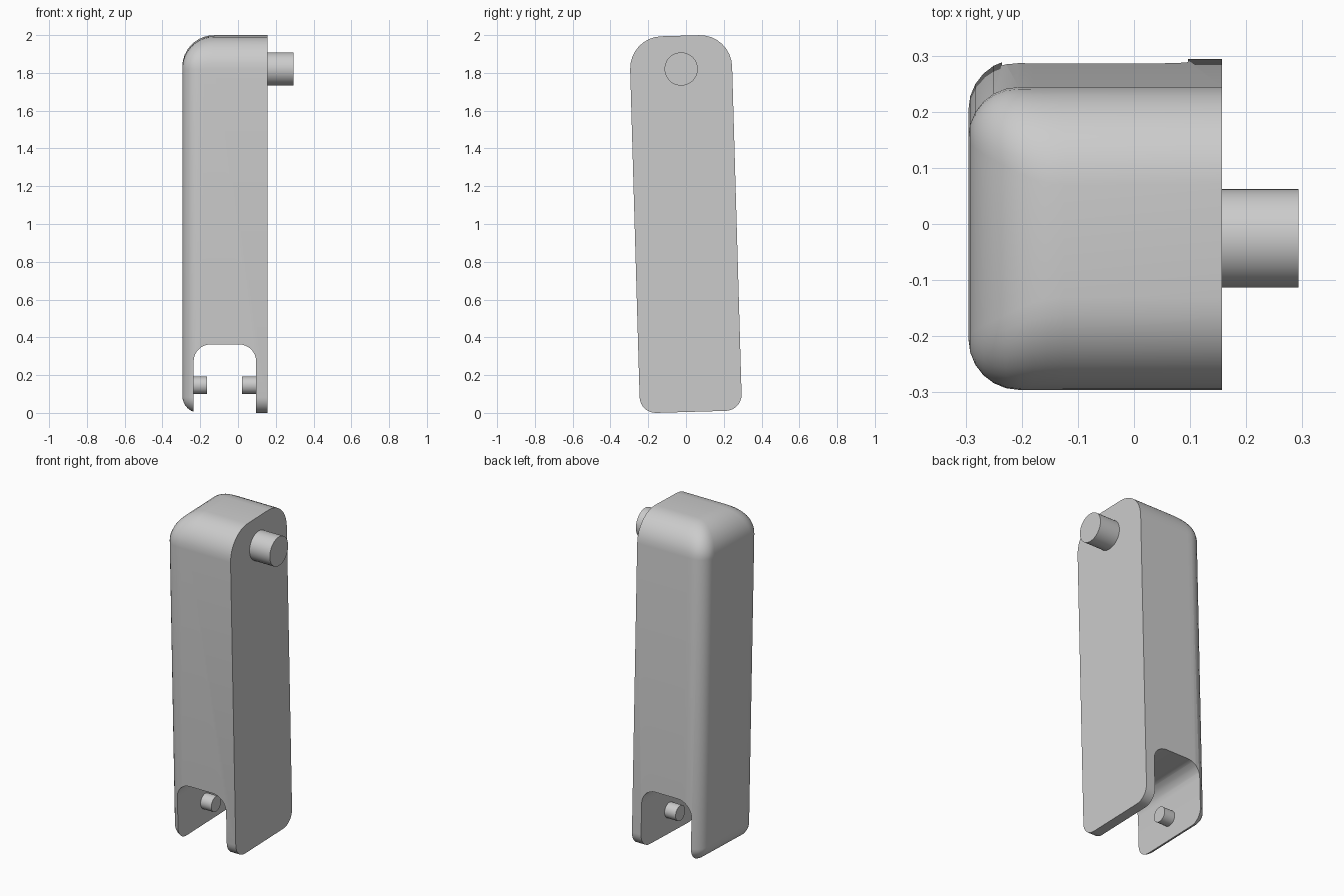
import bpy, bmesh, math
from mathutils import Matrix, Vector

cube = bpy.data.objects.get("Cube")
if cube:
    bpy.data.objects.remove(cube, do_unlink=True)

grey = bpy.data.materials.new("plain grey")
grey.use_nodes = True
colour = (0.6, 0.6, 0.6, 1)
grey.diffuse_color = colour
grey.node_tree.nodes["Principled BSDF"].inputs["Base Color"].default_value = colour

# The whole arm leans slightly towards the front
LEAN = Matrix.Translation((0, -0.002, 1.001)) @ Matrix.Rotation(math.radians(1.65), 4, 'X')
HALF_W, HALF_H = 0.27, 0.996
OUTER, INNER = -0.295, 0.157
SIDE_R, TOP_R, LOW_R = 0.09, 0.17, 0.085


def rounded_outline(left, right, low, high, low_r, high_r, steps=8):
    """Counter-clockwise rounded rectangle as (across, up) pairs."""
    corners = [(right - low_r, low + low_r, low_r, -90),
               (right - high_r, high - high_r, high_r, 0),
               (left + high_r, high - high_r, high_r, 90),
               (left + low_r, low + low_r, low_r, 180)]
    points = []
    for cx, cz, r, start in corners:
        for i in range(steps + 1):
            a = math.radians(start + 90 * i / steps)
            points.append((cx + r * math.cos(a), cz + r * math.sin(a)))
    return points


def loft(name, loops):
    """Skin matching closed loops and cap both ends."""
    bm = bmesh.new()
    rings = [[bm.verts.new(p) for p in loop] for loop in loops]
    for a, b in zip(rings, rings[1:]):
        for i in range(len(a)):
            j = (i + 1) % len(a)
            bm.faces.new((a[i], a[j], b[j], b[i]))
    bm.faces.new(rings[0][::-1])
    bm.faces.new(rings[-1])
    bmesh.ops.recalc_face_normals(bm, faces=bm.faces)
    mesh = bpy.data.meshes.new(name)
    bm.to_mesh(mesh)
    bm.free()
    mesh.materials.append(grey)
    obj = bpy.data.objects.new(name, mesh)
    bpy.context.collection.objects.link(obj)
    obj.matrix_world = LEAN
    return obj


def smooth(obj):
    bpy.ops.object.select_all(action='DESELECT')
    obj.select_set(True)
    bpy.context.view_layer.objects.active = obj
    bpy.ops.object.shade_smooth_by_angle(angle=math.radians(35))


def arc_inset(depth, radius):
    u = 1 - min(depth / radius, 1)
    return radius * (1 - math.sqrt(1 - u * u))


def peg(name, x0, x1, z, radius):
    ring = [(radius * math.cos(math.tau * i / 48), radius * math.sin(math.tau * i / 48))
            for i in range(48)]
    smooth(loft(name, [[(x, y, z + h) for y, h in ring] for x in (x0, x1)]))


# Body: rounded slab whose outer side rolls over, most strongly at the top
depths = [SIDE_R * (1 - math.cos(math.radians(a))) for a in range(0, 91, 15)]
depths += [0.115, 0.14, TOP_R, INNER - OUTER]
loops = []
for d in depths:
    side, top = arc_inset(d, SIDE_R), arc_inset(d, TOP_R)
    outline = rounded_outline(side - HALF_W, HALF_W - side, side - HALF_H, HALF_H - top,
                              max(LOW_R - side, 0.012), max(TOP_R - top, 0.02))
    loops.append([(OUTER + d, y, z) for y, z in outline])
body = loft("arm_body", loops)

# Fork slot through the lower end
slot = rounded_outline(-0.235, 0.096, -1.4, -0.631, 0.09, 0.09)
cutter = loft("slot_cutter", [[(x, y, z) for x, z in slot] for y in (-0.5, 0.5)])
cutter.hide_render = True
cut = body.modifiers.new("slot", 'BOOLEAN')
cut.operation = 'DIFFERENCE'
cut.solver = 'EXACT'
cut.object = cutter
bpy.context.view_layer.update()
bpy.context.view_layer.objects.active = body
bpy.ops.object.modifier_apply(modifier=cut.name)
bpy.data.objects.remove(cutter, do_unlink=True)
smooth(body)

# Pivot at the top and the two small pins inside the fork
peg("upper_pivot", INNER - 0.01, 0.293, 0.82, 0.088)
peg("right_fork_pin", -0.24, -0.163, -0.855, 0.046)
peg("left_fork_pin", 0.022, 0.1, -0.855, 0.046)
